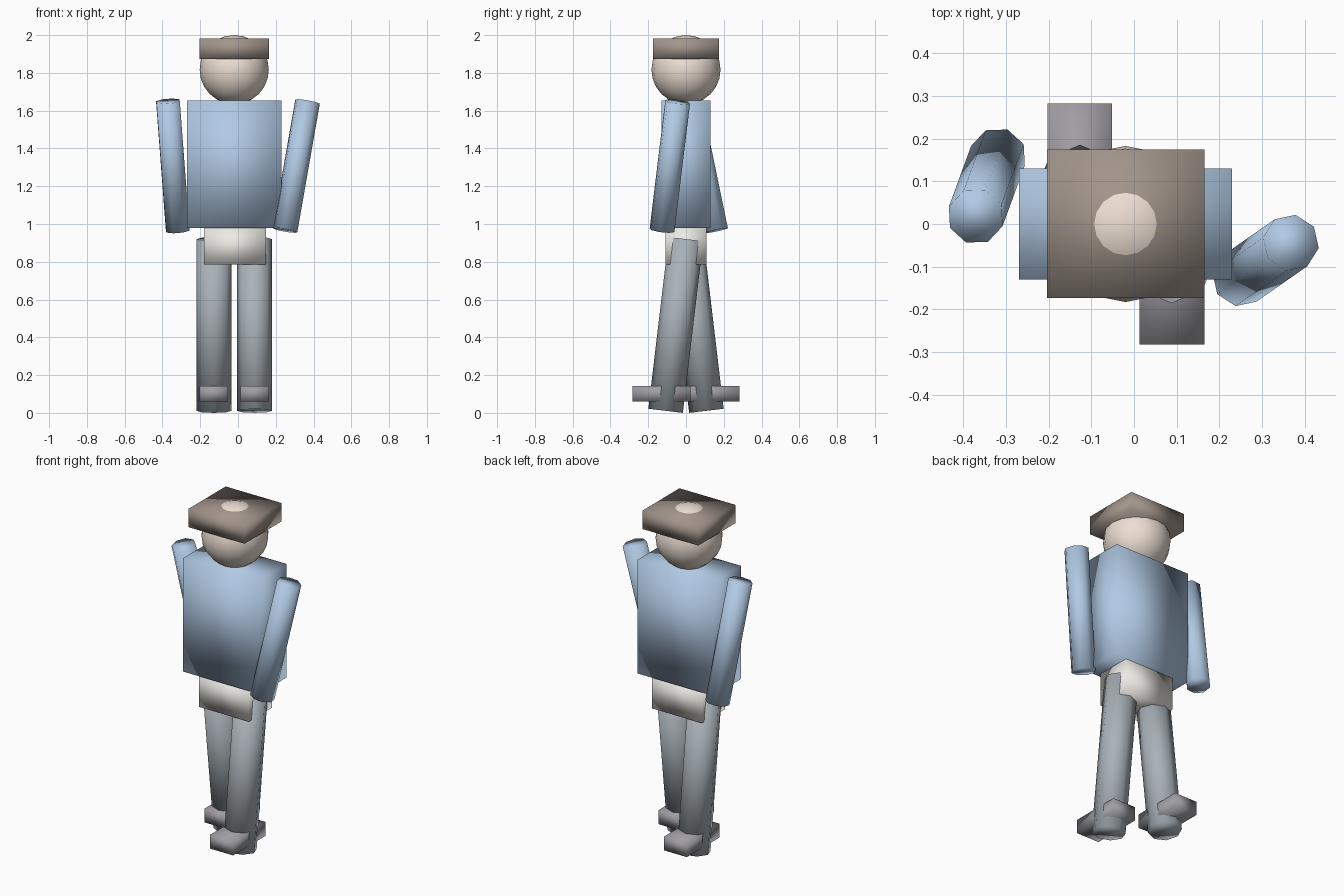
import bpy
from mathutils import Vector

if "Cube" in bpy.data.objects:
    bpy.data.objects.remove(bpy.data.objects["Cube"])


def material(name, rgb):
    m = bpy.data.materials.new(name)
    m.diffuse_color = (*rgb, 1)
    m.use_nodes = True
    m.node_tree.nodes["Principled BSDF"].inputs["Base Color"].default_value = m.diffuse_color
    return m


SKIN = material("skin", (0.85, 0.74, 0.66))
BROWN = material("brown", (0.36, 0.30, 0.26))
BLUE = material("blue", (0.44, 0.59, 0.78))
CREAM = material("cream", (0.84, 0.82, 0.77))
SLATE = material("slate", (0.40, 0.45, 0.49))
DARK = material("dark_grey", (0.35, 0.34, 0.37))


def finish(name, mat):
    ob = bpy.context.object
    ob.name = name
    ob.data.materials.append(mat)
    bpy.ops.object.shade_smooth()
    return ob


def box(name, lo, hi, mat):
    lo, hi = Vector(lo), Vector(hi)
    bpy.ops.mesh.primitive_cube_add(size=1, location=(lo + hi) / 2)
    bpy.context.object.scale = hi - lo
    bpy.ops.object.transform_apply(location=False, rotation=False, scale=True)
    return finish(name, mat)


def limb(name, top, bottom, radius, sides, mat):
    top, bottom = Vector(top), Vector(bottom)
    axis = top - bottom
    bpy.ops.mesh.primitive_cylinder_add(
        vertices=sides, radius=radius, depth=axis.length,
        location=(top + bottom) / 2,
        rotation=axis.to_track_quat('Z', 'Y').to_euler())
    return finish(name, mat)


# head and flat square cap
bpy.ops.mesh.primitive_uv_sphere_add(segments=16, ring_count=12, radius=0.183,
                                     location=(-0.02, 0, 1.817))
finish("head", SKIN)
box("cap", (-0.204, -0.174, 1.874), (0.165, 0.175, 1.983), BROWN)

# torso and hips
box("torso", (-0.27, -0.13, 0.98), (0.23, 0.13, 1.655), BLUE)
box("hips", (-0.18, -0.108, 0.785), (0.147, 0.108, 0.98), CREAM)

# swinging arms
limb("left_arm", (-0.371, 0.018, 1.65), (-0.319, 0.160, 0.965), 0.067, 8, BLUE)
limb("right_arm", (0.368, -0.044, 1.647), (0.249, -0.127, 0.967), 0.067, 8, BLUE)

# striding legs and shoes: s = +1 steps back, -1 steps forward
for side, s, x, x0, x1 in (("left", 1, -0.127, -0.203, -0.052),
                           ("right", -1, 0.088, 0.013, 0.165)):
    limb(side + "_leg", (x, 0, 0.92), (x, s * 0.108, 0.011), 0.092, 8, SLATE)
    y0, y1 = sorted((s * -0.025, s * 0.282))
    box(side + "_shoe", (x0, y0, 0.06), (x1, y1, 0.142), DARK)
